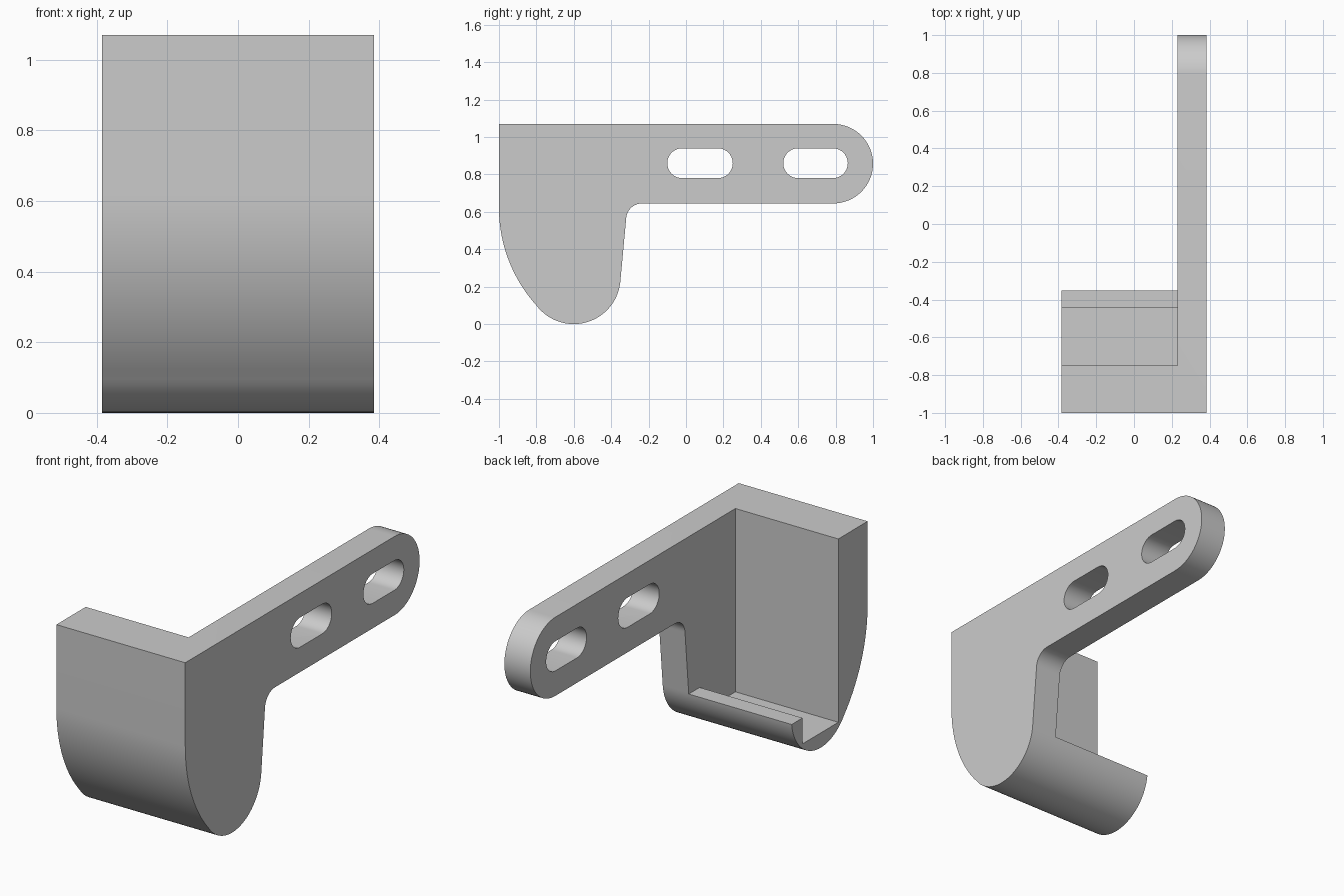
import bpy
import bmesh
from math import radians, cos, sin

cube = bpy.data.objects.get("Cube")
if cube:
    bpy.data.objects.remove(cube, do_unlink=True)

HALF_WIDTH = 0.385
PLATE_INNER = 0.23
TOP = 1.07

grey = bpy.data.materials.new("light_grey")
grey.use_nodes = True
colour = (0.6, 0.6, 0.6, 1)
grey.diffuse_color = colour
grey.node_tree.nodes["Principled BSDF"].inputs["Base Color"].default_value = colour


def arc(cy, cz, r, start, end, steps=20):
    """Points on an arc in the side (y, z) plane, angles in degrees."""
    angles = [radians(start + (end - start) * i / steps) for i in range(steps + 1)]
    return [(cy + r * cos(a), cz + r * sin(a)) for a in angles]


def prism(name, profile, x0, x1):
    """Extrude a side profile along x."""
    bm = bmesh.new()
    face = bm.faces.new([bm.verts.new((x0, y, z)) for y, z in profile])
    moved = bmesh.ops.extrude_face_region(bm, geom=[face])["geom"]
    verts = [v for v in moved if isinstance(v, bmesh.types.BMVert)]
    bmesh.ops.translate(bm, vec=(x1 - x0, 0, 0), verts=verts)
    bmesh.ops.recalc_face_normals(bm, faces=bm.faces)
    mesh = bpy.data.meshes.new(name)
    bm.to_mesh(mesh)
    bm.free()
    mesh.materials.append(grey)
    obj = bpy.data.objects.new(name, mesh)
    bpy.context.collection.objects.link(obj)
    return obj


def cut(target, cutter):
    """Subtract a cutter for good, then discard it."""
    cutter.hide_render = True
    mod = target.modifiers.new("cut", 'BOOLEAN')
    mod.operation = 'DIFFERENCE'
    mod.solver = 'EXACT'
    mod.object = cutter
    bpy.context.view_layer.objects.active = target
    bpy.ops.object.modifier_apply(modifier=mod.name)
    bpy.data.objects.remove(cutter, do_unlink=True)


# Full-width bracket: curved front, rounded foot, filleted neck, round arm tip
outline = [(-1, TOP)]
outline += arc(-0.224, 0.62, 0.776, 180, 222)
outline += arc(-0.6, 0.25, 0.25, 218, 355, 32)
outline += arc(-0.235, 0.56, 0.085, 176, 90, 12)
outline += arc(0.7875, 0.8575, 0.2125, -90, 90, 32)
bracket = prism("hook_bracket", outline, -HALF_WIDTH, HALF_WIDTH)

# Hollow beside the side plate, leaving front wall, floor and rear lip
hollow = [(-0.75, 1.3), (-0.75, 0.08), (-0.445, 0.08), (-0.445, 0.22),
          (1.3, 0.22), (1.3, 1.3)]
cut(bracket, prism("hollow_cutter", hollow, -0.6, PLATE_INNER))

# Two mounting slots through the arm
for start, end in ((-0.1, 0.25), (0.52, 0.865)):
    r = 0.08
    slot = arc(start + r, 0.86, r, 90, 270) + arc(end - r, 0.86, r, -90, 90)
    cut(bracket, prism("slot_cutter", slot, 0, 0.6))

# Smooth curves, sharp corners
bpy.ops.object.select_all(action='DESELECT')
bracket.select_set(True)
bpy.context.view_layer.objects.active = bracket
bpy.ops.object.shade_smooth_by_angle(angle=radians(30))
